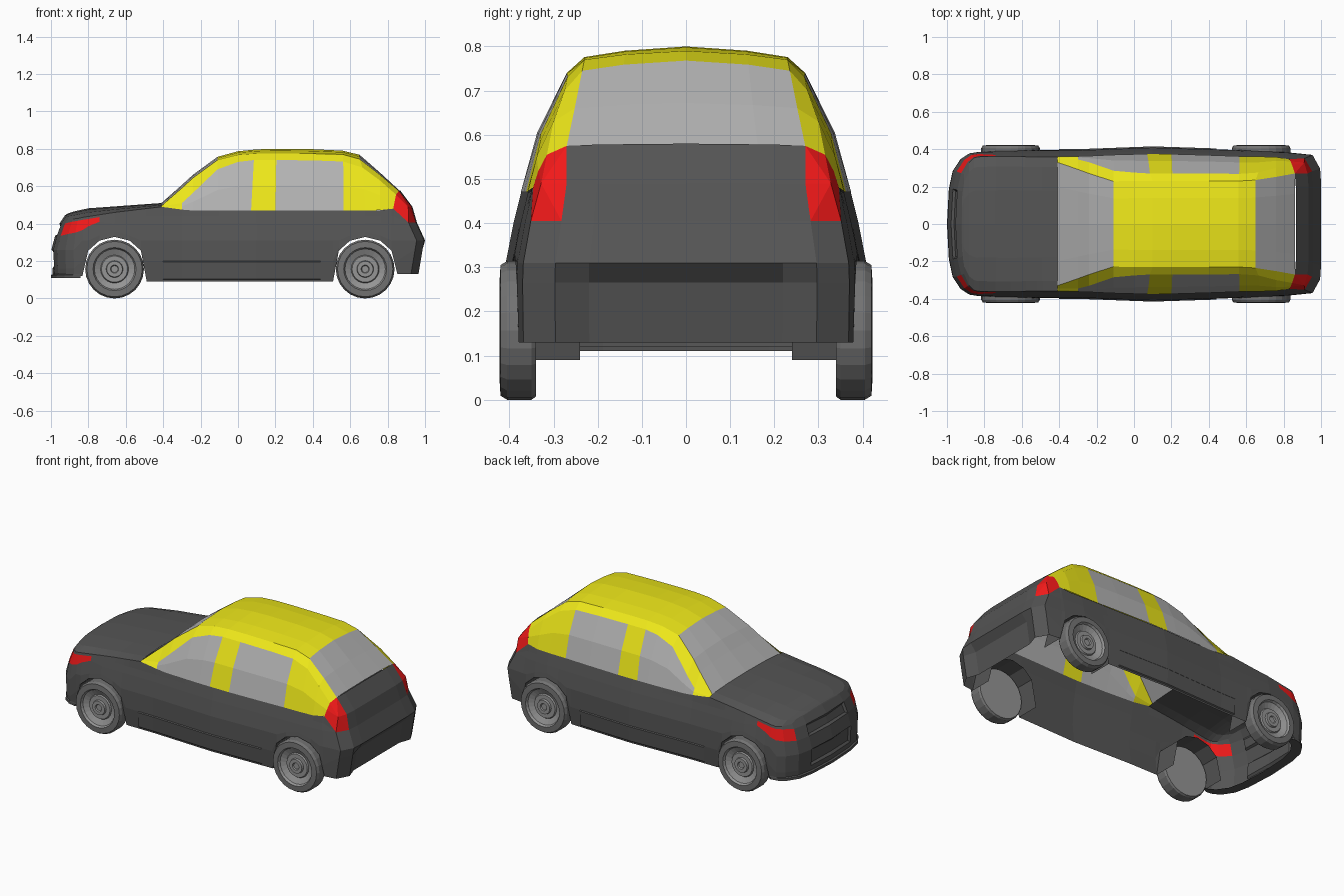
import bpy, bmesh
from math import sin, cos, pi, radians
from mathutils import Vector

if "Cube" in bpy.data.objects:
    bpy.data.objects.remove(bpy.data.objects["Cube"])


def material(name, *rgb):
    m = bpy.data.materials.new(name)
    m.diffuse_color = (*rgb, 1)
    m.use_nodes = True
    m.node_tree.nodes["Principled BSDF"].inputs["Base Color"].default_value = m.diffuse_color
    return m


PAINT = material("dark_paint", .09, .09, .09)
YELLOW = material("yellow_paint", .85, .8, .01)
RED = material("lamp_red", .9, .01, .01)
GLASS = material("window_grey", .45, .45, .45)
TYRE = material("tyre_grey", .17, .17, .17)
RIM = material("rim_grey", .3, .3, .3)


def lerp(table, x):
    if x <= table[0][0]:
        return table[0][1]
    for (a, va), (b, vb) in zip(table, table[1:]):
        if x <= b:
            return va + (vb - va) * (x - a) / (b - a)
    return table[-1][1]


def build(name, faces, mat, edit=None, outward=True):
    """Mesh from faces of coordinates on the +y half, mirrored to the other side."""
    bm = bmesh.new()
    for f in faces:
        pts = []
        for p in f:
            p = Vector(p)
            if all((p - q).length > 1e-4 for q in pts):
                pts.append(p)
        if len(pts) > 2:
            bm.faces.new([bm.verts.new(p) for p in pts])
    bmesh.ops.remove_doubles(bm, verts=bm.verts, dist=2e-4)
    bmesh.ops.recalc_face_normals(bm, faces=bm.faces)
    mid = Vector((0, 0, .3))
    if outward and sum((f.calc_center_median() - mid).dot(f.normal) * f.calc_area() for f in bm.faces) < 0:
        bmesh.ops.reverse_faces(bm, faces=bm.faces)
    if edit:
        edit(bm)
    me = bpy.data.meshes.new(name)
    bm.to_mesh(me)
    bm.free()
    me.materials.append(mat)
    ob = bpy.data.objects.new(name, me)
    bpy.context.collection.objects.link(ob)
    mod = ob.modifiers.new("mirror", 'MIRROR')
    mod.use_axis = (False, True, False)
    mod.merge_threshold = .0005
    return ob


def quad(a, b, j):
    return (a[j], b[j], b[j + 1], a[j + 1])


# Body plan width, cross-section taper and nose / tail profiles
WIDTH = [(-.84, .385), (-.66, .395), (-.3, .395), (.1, .41), (.5, .397), (.68, .393), (.86, .38)]
TAPER = [(.09, .975), (.14, 1), (.3, 1), (.38, .965), (.47, .91)]
NOSE = [(.12, .01), (.25, 0), (.33, .02), (.4, .045), (.445, .075)]
TAIL = [(.13, .03), (.28, .005), (.31, 0), (.36, .025), (.41, .045), (.5, .07), (.55, .1), (.575, .135)]
BELT = [(-.84, .432), (-.66, .46), (-.41, .49), (-.3, .475), (-.2, .47), (.75, .47), (.83, .48)]
HOOD = [(-.95, .43), (-.9, .46), (-.8, .482), (-.41, .51)]
AXLES, WHEEL_Z, ARCH = (-.66, .68), .157, .172


def side_column(x, bottom, lamp=(.4, .44), top_x=None):
    top = lerp(BELT, x)
    zs = [bottom] + [max(z, bottom + .014 * i) for i, z in enumerate((.2, .31, *lamp), 1)] + [top]
    tx = x if top_x is None else top_x
    return [(x + (tx - x) * (z - bottom) / (top - bottom), lerp(WIDTH, x) * lerp(TAPER, z), z) for z in zs]


def arch_columns(cx, front, rear, lamps=()):
    cols = []
    for i, a in enumerate((180, 145, 118, 90, 62, 35, 0)):
        a = radians(a)
        z = front if i == 0 else rear if i == 6 else WHEEL_Z + ARCH * sin(a)
        lamp = lamps[i] if i < len(lamps) else (.4, .44)
        cols.append(side_column(cx + ARCH * cos(a), z, lamp, .83 if i == 6 and cx > 0 else None))
    return cols


# Columns run round the car from the nose centre to the tail centre
front = []
for x, y, s, l0, l1, top in ((-1, 0, 1, .335, .4, .445), (-.99, .19, 1, .335, .4, .44), (-.97, .285, 1, .335, .4, .425),
                             (-.925, .35, .7, .345, .41, .425), (-.88, .378, .4, .352, .415, .428)):
    front.append([(x + s * lerp(NOSE, z), y * lerp(TAPER, z), z) for z in (.12, .16, .26, l0, l1, top)])
front_arch = arch_columns(AXLES[0], .12, .09, ((.365, .42), (.385, .425), (.41, .435)))
middle = [side_column(x, .09) for x in (-.41, -.3, -.1, .1, .3)]
rear_arch = arch_columns(AXLES[1], .09, .13)
tail = []
for x, y, zs in ((.955, .37, (.405, .405, .405)), (.995, .297, (.405, .49, .575)),
                 (1, .22, (.405, .49, .578)), (1, 0, (.405, .49, .58))):
    tail.append([(x - lerp(TAIL, z) - (.03 if y < .25 and z < .28 else 0), y * lerp(TAPER, z), z)
                 for z in (.13, .265, .31, *zs)])
cols = front + front_arch + middle + rear_arch + tail

body, headlight = [], []
for i, (a, b) in enumerate(zip(cols, cols[1:])):
    for j in range(5):
        if i == len(cols) - 4 and j >= 3:
            continue                                  # opening for the tail light
        (headlight if 2 <= i <= 6 and j == 3 else body).append(quad(a, b, j))


def sink_grilles(bm):
    for lo, hi in ((.17, .24), (.34, .39)):
        fs = [f for f in bm.faces if f.calc_center_median().x < -.9 and f.calc_center_median().y < .15
              and lo < f.calc_center_median().z < hi]
        bmesh.ops.inset_region(bm, faces=fs, thickness=.014, depth=-.012, use_boundary=False)


build("body_shell", body, PAINT, sink_grilles)
build("headlight", headlight, RED)

# Hood: crowned from the fender tops to the centre line
hood = []
for c in cols[1:13]:
    x, y, z = c[5]
    h = max(lerp(HOOD, x), z)
    hood.append([(x, y, z), (x, y * .85, z + (h - z) * .5), (x, y * .5, z + (h - z) * .85), (x, 0, h)])
build("hood", [quad(a, b, j) for a, b in zip(hood, hood[1:]) for j in range(3)]
      + [(front[0][5], *hood[0])], PAINT)

# Cabin slices: x, belt x/z/y, window top z/y, roof edge z/y, crown z
SLICES = [(-.41, -.41, .49, .36, .492, .345, .495, .33, .51),
          (-.30, -.30, .475, .362, .51, .345, .59, .292, .607),
          (-.24, -.24, .47, .364, .565, .33, .645, .27, .662),
          (-.11, -.11, .47, .37, .69, .285, .74, .228, .757),
          (0, 0, .47, .373, .73, .275, .768, .23, .787),
          (.1, .07, .47, .374, .74, .27, .775, .23, .797),
          (.21, .2, .47, .374, .74, .27, .776, .23, .8),
          (.4, .4, .47, .368, .738, .27, .774, .23, .798),
          (.56, .565, .47, .362, .732, .268, .77, .23, .79),
          (.65, .68, .47, .36, .7, .275, .745, .235, .768),
          (.76, .76, .472, .358, .63, .3, .66, .252, .672),
          (.86, .83, .48, .346, .555, .315, .575, .27, .58)]
cabin = []
for x, xb, zb, yb, zw, yw, ze, ye, zc in SLICES:
    xw = (x + xb) / 2
    cabin.append([(xb, yb, zb), ((xb + xw) / 2, (yb + yw) / 2 + .055 * (zw - zb), (zb + zw) / 2),
                  (xw, yw, zw), (x, ye, ze), (x, ye * .6, ze + (zc - ze) * .6), (x, 0, zc)])
parts = {"side_windows": [], "windshield": [], "rear_window": [], "roof_and_pillars": []}
for i, (a, b) in enumerate(zip(cabin, cabin[1:])):
    for j in range(5):
        part = "roof_and_pillars"
        if j < 2 and i in (1, 2, 3, 4, 6, 7):
            part = "side_windows"
        elif j > 2 and i < 3:
            part = "windshield"
        elif j > 2 and i > 8:
            part = "rear_window"
        parts[part].append(quad(a, b, j))
for name, faces in parts.items():
    build(name, faces, YELLOW if name == "roof_and_pillars" else GLASS)

# Tail light: fan filling the rear corner
rim = [rear_arch[-1][5], cabin[-1][1], cabin[-1][2], cabin[-1][3], tail[1][5], tail[1][4], tail[1][3], tail[0][5]]
build("tail_light", [(a, b, (.91, .328, .49)) for a, b in zip(rim, rim[1:] + rim[:1])], RED)

# Wheel arch liners, front lip and sill trim
liner = [((*a[0],), (*b[0],), (b[0][0], .24, b[0][2]), (a[0][0], .24, a[0][2]))
         for arch in (front_arch, rear_arch) for a, b in zip(arch, arch[1:])]
build("wheel_arch_liner", liner, PAINT, outward=False)

lip = []
for c in front + front_arch[:1]:
    x, y, z = c[0]
    lip.append([(x, y, .13), (x - .01, y, .125), (x - .01, y, .11), (x + .05, y * .93, .11)])
build("front_lip", [quad(a, b, j) for a, b in zip(lip, lip[1:]) for j in range(3)], PAINT)

trim = [[(x, lerp(WIDTH, x) * lerp(TAPER, z) + d, z) for z, d in ((.1, 0), (.105, .005), (.195, .005), (.2, 0))]
        for x in (-.4, -.3, -.1, .1, .3, .44)]
build("sill_trim", [quad(a, b, j) for a, b in zip(trim, trim[1:]) for j in range(3)], PAINT)


# Wheels: turned profiles of (radius, y)
def turned(name, profile, cx, mat, n=24):
    rings = [[(cx + r * cos(2 * pi * k / n), y, WHEEL_Z + r * sin(2 * pi * k / n)) for r, y in profile]
             for k in range(n)]
    faces = [quad(rings[k], rings[(k + 1) % n], j) for k in range(n) for j in range(len(profile) - 1)]
    build(name, faces, mat, outward=False)


for label, cx in zip(("front", "rear"), AXLES):
    turned(label + "_tyre", [(.15, .34), (.157, .35), (.157, .405), (.148, .42), (.115, .422)], cx, TYRE)
    turned(label + "_rim", [(.115, .422), (.108, .408), (.075, .392), (.07, .4), (.045, .4), (.042, .412),
                            (.022, .412), (.018, .405), (0, .405)], cx, RIM)
    turned(label + "_wheel_back", [(0, .34), (.15, .34)], cx, RIM)
